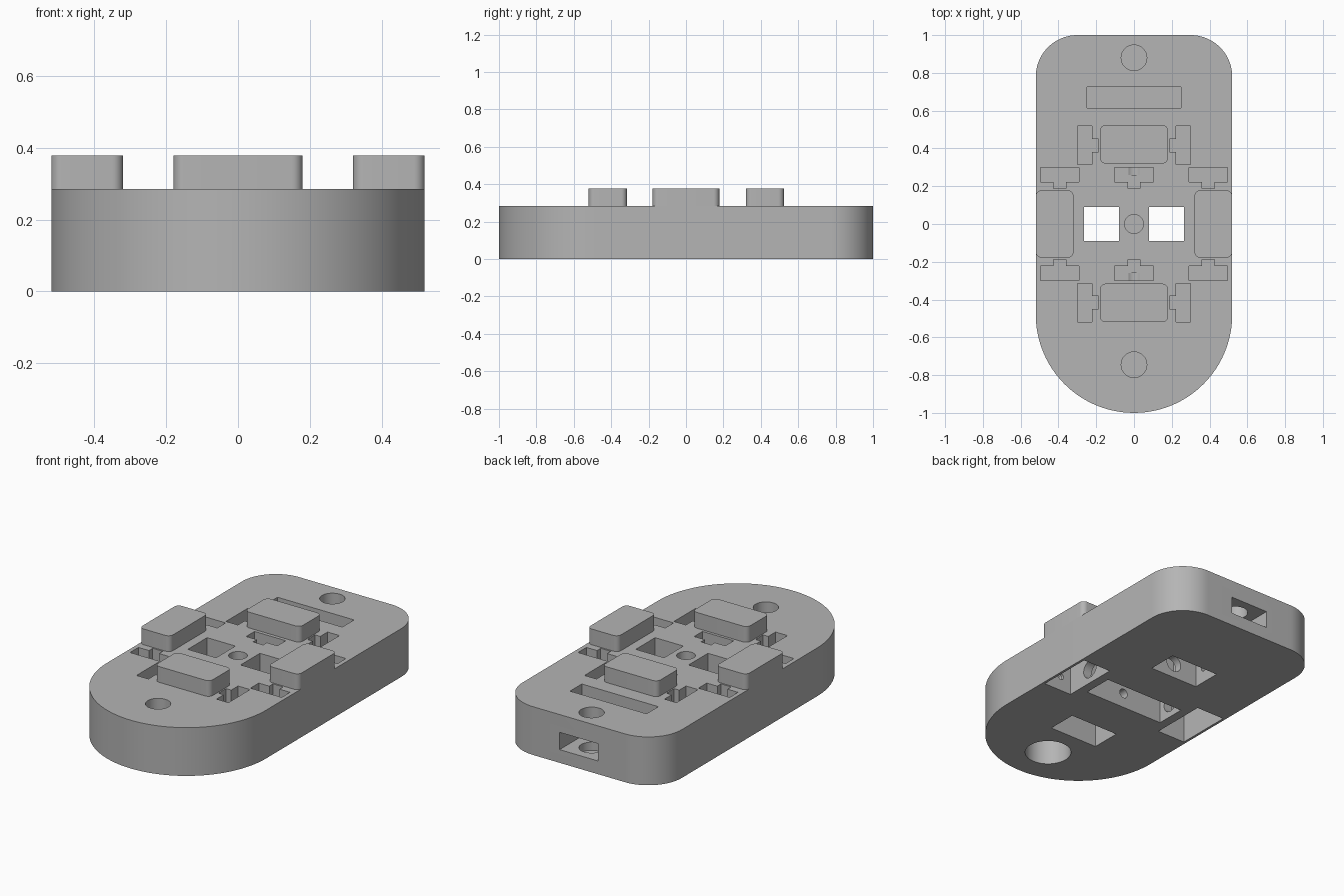
import bpy, bmesh, math
from mathutils import Matrix, Vector

cube = bpy.data.objects.get("Cube")
if cube:
    bpy.data.objects.remove(cube)

grey = bpy.data.materials.new("light grey plastic")
grey.use_nodes = True
COLOUR = (0.46, 0.46, 0.46, 1)
grey.diffuse_color = COLOUR
grey.node_tree.nodes["Principled BSDF"].inputs["Base Color"].default_value = COLOUR

TOP = 0.285
PAD_TOP = 0.378
SIDES = (-1, 1)


def add_object(name, bm):
    bmesh.ops.recalc_face_normals(bm, faces=bm.faces)
    mesh = bpy.data.meshes.new(name)
    bm.to_mesh(mesh)
    bm.free()
    mesh.materials.append(grey)
    obj = bpy.data.objects.new(name, mesh)
    bpy.context.collection.objects.link(obj)
    return obj


def rounded_slab(name, corners, z0, z1, steps):
    """Extruded outline; each corner is (centre x, centre y, radius, start, end)."""
    bm = bmesh.new()
    verts = []
    for cx, cy, r, a0, a1 in corners:
        for i in range(steps + 1):
            a = math.radians(a0 + (a1 - a0) * i / steps)
            verts.append(bm.verts.new((cx + r * math.cos(a), cy + r * math.sin(a), z0)))
    bmesh.ops.remove_doubles(bm, verts=verts, dist=1e-5)
    face = bm.faces.new([v for v in verts if v.is_valid])
    top = bmesh.ops.extrude_face_region(bm, geom=[face])["geom"]
    bmesh.ops.translate(bm, vec=(0, 0, z1 - z0),
                        verts=[g for g in top if isinstance(g, bmesh.types.BMVert)])
    return add_object(name, bm)


cutters = []


def cut_box(x0, x1, y0, y1, z0, z1):
    bm = bmesh.new()
    place = Matrix.Translation(((x0 + x1) / 2, (y0 + y1) / 2, (z0 + z1) / 2))
    size = Matrix.Diagonal((abs(x1 - x0), abs(y1 - y0), abs(z1 - z0), 1))
    bmesh.ops.create_cube(bm, size=1, matrix=place @ size)
    cutters.append(add_object("cutter", bm))


def cut_hole(start, end, radius, segments=32):
    bm = bmesh.new()
    a, b = Vector(start), Vector(end)
    turn = (b - a).to_track_quat("Z", "Y").to_matrix().to_4x4()
    bmesh.ops.create_cone(bm, cap_ends=True, segments=segments, radius1=radius,
                          radius2=radius, depth=(b - a).length,
                          matrix=Matrix.Translation((a + b) / 2) @ turn)
    cutters.append(add_object("cutter", bm))


# Body: round front end, softly rounded back corners
body = rounded_slab("body", [(0.30, 0.78, 0.22, 0, 90), (-0.30, 0.78, 0.22, 90, 180),
                             (0, -0.48, 0.52, 180, 270), (0, -0.48, 0.52, 270, 360)],
                    0, TOP, 24)

# Central bay below, with two windows and a bridge between them
cut_box(-0.265, 0.265, -0.09, 0.09, -0.1, 0.15)
for s in SIDES:
    cut_box(s * 0.08, s * 0.265, -0.09, 0.09, 0.1, 0.4)
cut_hole((0, 0, 0.2), (0, 0, 0.4), 0.05)

# Bays under the four pads, joined to the neighbouring recesses by round channels
WIRE = 0.09
for s in SIDES:
    cut_box(-0.16, 0.16, s * 0.345, s * 0.525, -0.1, 0.2)
    cut_box(s * 0.32, s * 0.505, -0.17, 0.17, -0.1, 0.2)
    cut_hole((s * 0.24, 0, WIRE), (s * 0.4, 0, WIRE), 0.055)
    cut_hole((0, s * 0.26, WIRE), (0, s * 0.4, WIRE), 0.05)
    cut_hole((0, s * 0.04, WIRE), (0, s * 0.26, WIRE), 0.028, 16)
    for t in SIDES:
        cut_hole((s * 0.12, t * 0.415, WIRE), (s * 0.26, t * 0.415, WIRE), 0.02, 16)
        cut_hole((s * 0.39, t * 0.12, WIRE), (s * 0.39, t * 0.26, WIRE), 0.02, 16)

# T-shaped recesses in the top
FLOOR = 0.05
for t in SIDES:
    for x in (-0.393, 0, 0.393):
        cut_box(x - 0.102, x + 0.102, t * 0.222, t * 0.3, FLOOR, 0.4)
        cut_box(x - 0.033, x + 0.033, t * 0.187, t * 0.23, FLOOR, 0.4)
    for s in SIDES:
        cut_box(s * 0.222, s * 0.3, t * 0.316, t * 0.518, FLOOR, 0.4)
        cut_box(s * 0.188, s * 0.23, t * 0.38, t * 0.45, FLOOR, 0.4)

# Long slot, port and end holes
cut_box(-0.25, 0.25, 0.615, 0.725, FLOOR, 0.4)
cut_box(-0.125, 0.125, 0.79, 1.1, 0.078, 0.18)
cut_hole((0, 0.88, 0.03), (0, 0.88, 0.4), 0.068)
cut_hole((0, -0.745, 0.18), (0, -0.745, 0.4), 0.068)
cut_hole((0, -0.745, -0.1), (0, -0.745, 0.15), 0.128)

# Carve the body and drop the cutters
for c in cutters:
    mod = body.modifiers.new("carve", "BOOLEAN")
    mod.operation = "DIFFERENCE"
    mod.solver = "EXACT"
    mod.object = c
carved = bpy.data.meshes.new_from_object(
    body.evaluated_get(bpy.context.evaluated_depsgraph_get()))
body.modifiers.clear()
body.data = carved
for c in cutters:
    bpy.data.objects.remove(c)


# Raised pads
def pad(name, x, y, hx, hy, r=0.03):
    dx, dy = hx - r, hy - r
    corners = [(x + dx, y + dy, r, 0, 90), (x - dx, y + dy, r, 90, 180),
               (x - dx, y - dy, r, 180, 270), (x + dx, y - dy, r, 270, 360)]
    return rounded_slab(name, corners, TOP, PAD_TOP, 8)


parts = [body,
         pad("back_pad", 0, 0.422, 0.18, 0.102),
         pad("front_pad", 0, -0.418, 0.18, 0.102),
         pad("left_pad", 0.42, 0, 0.1, 0.178),
         pad("right_pad", -0.42, 0, 0.1, 0.178)]

bpy.ops.object.select_all(action="DESELECT")
for p in parts:
    p.select_set(True)
bpy.context.view_layer.objects.active = body
bpy.ops.object.shade_smooth_by_angle(angle=math.radians(30))
